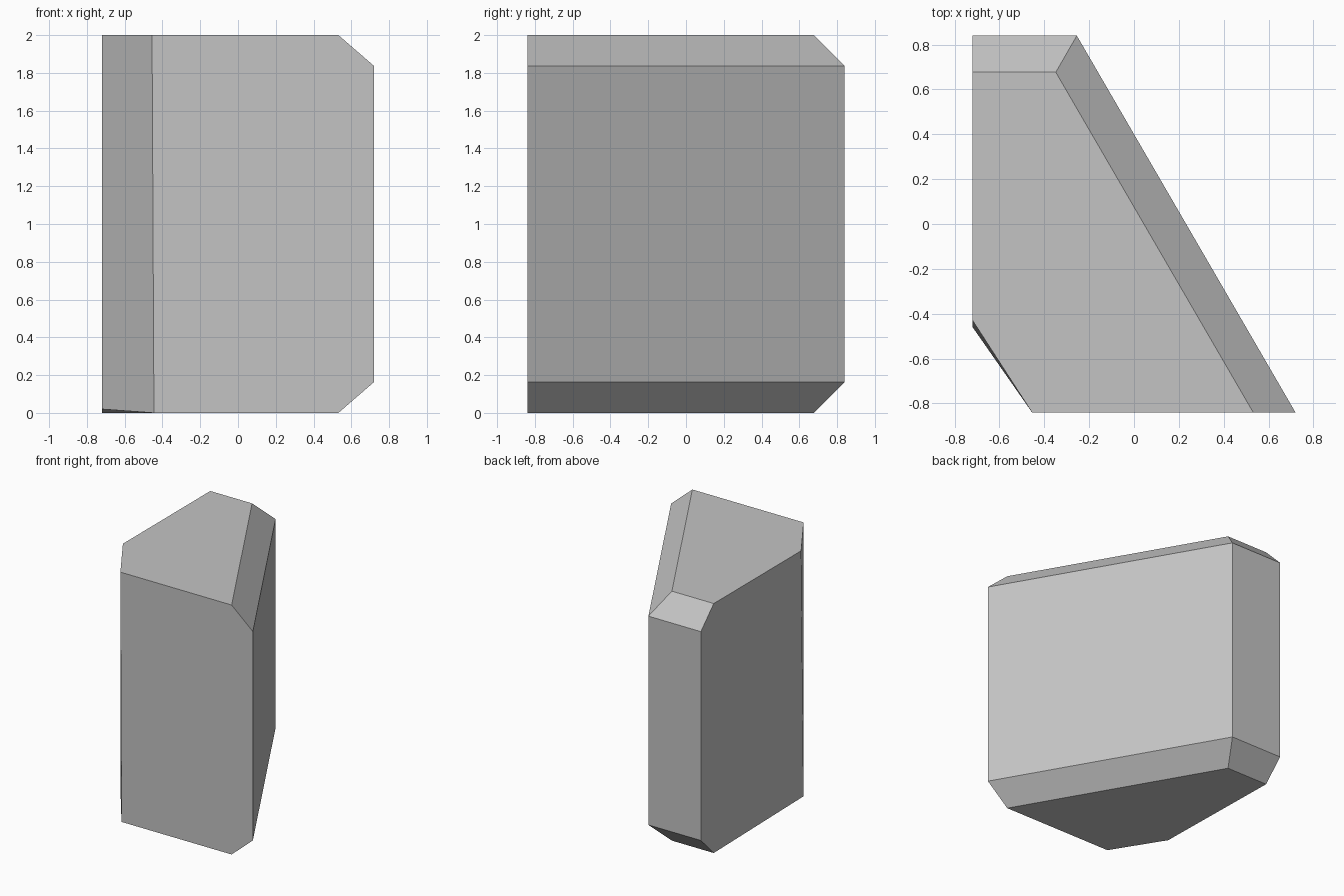
import bpy
import bmesh
from mathutils import Vector

cube = bpy.data.objects.get("Cube")
if cube:
    bpy.data.objects.remove(cube, do_unlink=True)

# Plain grey stone
grey = bpy.data.materials.new("plain_grey")
grey.use_nodes = True
colour = (0.55, 0.55, 0.55, 1)
grey.diffuse_color = colour
grey.node_tree.nodes["Principled BSDF"].inputs["Base Color"].default_value = colour


def slice_off(bm, point, normal):
    """Cut away everything beyond a plane and cap the cut."""
    geom = bm.verts[:] + bm.edges[:] + bm.faces[:]
    cut = bmesh.ops.bisect_plane(bm, geom=geom, plane_co=point, plane_no=normal,
                                 clear_outer=True)["geom_cut"]
    edges = [e for e in cut if isinstance(e, bmesh.types.BMEdge)]
    bmesh.ops.contextual_create(bm, geom=edges)


# Wedge-shaped block, extruded from its plan
plan = [(-0.72, -0.84), (0.72, -0.84), (-0.255, 0.84), (-0.72, 0.84)]
bm = bmesh.new()
base = bm.faces.new([bm.verts.new((x, y, 0)) for x, y in plan])
top = bmesh.ops.extrude_face_region(bm, geom=[base])["geom"]
bmesh.ops.translate(bm, vec=(0, 0, 2),
                    verts=[v for v in top if isinstance(v, bmesh.types.BMVert)])
bmesh.ops.recalc_face_normals(bm, faces=bm.faces[:])

# Chamfers along the back and the slanted side, top and bottom
slant = Vector((1.68, 0.975, 0)).normalized()
for outward, corner in ((Vector((0, 1, 0)), plan[3]), (slant, plan[1])):
    for z, up in ((1.837, 1), (0.163, -1)):
        slice_off(bm, (*corner, z), outward + Vector((0, 0, up)))

# Corner cut at the front
slice_off(bm, (-0.45, -0.84, 1), (-0.395, -0.27, 0))

# Slight uneven lean of the corner cut
for v in bm.verts:
    if v.co.x < -0.7 and -0.6 < v.co.y < -0.3:
        if v.co.z > 1:
            v.co.y = -0.43
        else:
            v.co.y, v.co.z = -0.46, 0.02
    elif abs(v.co.x + 0.45) < 0.02 and v.co.y < -0.8:
        v.co.x = -0.455 if v.co.z > 1 else -0.445

bmesh.ops.recalc_face_normals(bm, faces=bm.faces[:])
mesh = bpy.data.meshes.new("stone_block")
bm.to_mesh(mesh)
bm.free()
mesh.materials.append(grey)
block = bpy.data.objects.new("stone_block", mesh)
bpy.context.collection.objects.link(block)
